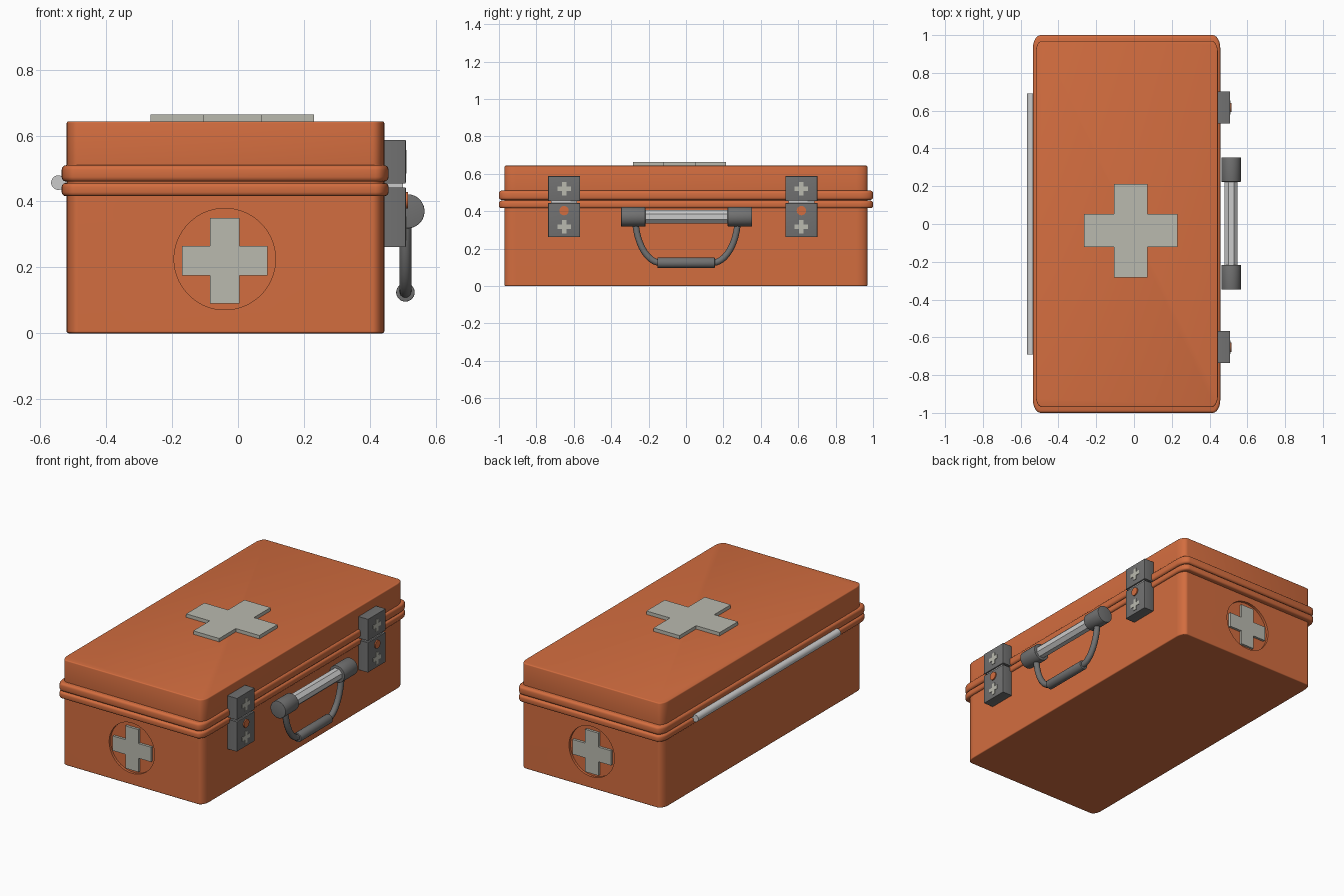
import bpy, bmesh
from math import sin, cos, pi
from mathutils import Matrix, Vector

if "Cube" in bpy.data.objects:
    bpy.data.objects.remove(bpy.data.objects["Cube"])


def material(name, rgb):
    m = bpy.data.materials.new(name)
    m.diffuse_color = (*rgb, 1)
    m.use_nodes = True
    m.node_tree.nodes["Principled BSDF"].inputs["Base Color"].default_value = m.diffuse_color
    return m


ORANGE = material("orange_shell", (0.65, 0.153, 0.05))
DARK = material("dark_grey", (0.165, 0.165, 0.165))
STEEL = material("steel", (0.70, 0.70, 0.70))
PALE = material("pale_grey", (0.49, 0.49, 0.43))


def shade(ob):
    bpy.ops.object.select_all(action='DESELECT')
    ob.select_set(True)
    bpy.context.view_layer.objects.active = ob
    bpy.ops.object.shade_smooth_by_angle(angle=0.6)


def finish(name, bm, mat, matrix=Matrix()):
    bmesh.ops.transform(bm, matrix=matrix, verts=bm.verts)
    bmesh.ops.recalc_face_normals(bm, faces=bm.faces)
    me = bpy.data.meshes.new(name)
    bm.to_mesh(me)
    bm.free()
    ob = bpy.data.objects.new(name, me)
    bpy.context.collection.objects.link(ob)
    me.materials.append(mat)
    shade(ob)
    return ob


def prism(name, outline, z0, z1, mat, bevel=0, matrix=Matrix()):
    """Extrude a 2D outline, rounding its top and bottom rims."""
    bm = bmesh.new()
    f = bm.faces.new([bm.verts.new((x, y, z0)) for x, y in outline])
    ext = bmesh.ops.extrude_face_region(bm, geom=[f], use_keep_orig=True)["geom"]
    for v in ext:
        if isinstance(v, bmesh.types.BMVert):
            v.co.z = z1
    bmesh.ops.recalc_face_normals(bm, faces=bm.faces)
    if bevel:
        rims = [e for e in bm.edges if abs(e.verts[0].co.z - e.verts[1].co.z) < 1e-6]
        bmesh.ops.bevel(bm, geom=rims, offset=bevel, segments=3, profile=0.5, affect='EDGES')
    return finish(name, bm, mat, matrix)


def rounded_rect(cx, hx, hy, rx, ry, n=6):
    pts = []
    for q, (sx, sy) in enumerate([(1, 1), (-1, 1), (-1, -1), (1, -1)]):
        for i in range(n + 1):
            a = (q + i / n) * pi / 2
            pts.append((cx + sx * (hx - rx) + rx * cos(a), sy * (hy - ry) + ry * sin(a)))
    return pts


def cross(r, w):
    return [(w, r), (-w, r), (-w, w), (-r, w), (-r, -w), (-w, -w),
            (-w, -r), (w, -r), (w, -w), (r, -w), (r, w), (w, w)]


def rod(name, a, b, r, mat, bevel=0, n=32):
    a, b = Vector(a), Vector(b)
    ring = [2 * pi * (i + 0.5) / n for i in range(n)]
    circle = [(r * cos(t), r * sin(t)) for t in ring]
    m = Matrix.Translation(a) @ (b - a).to_track_quat('Z', 'Y').to_matrix().to_4x4()
    return prism(name, circle, 0, (b - a).length, mat, bevel, m)


def axes(origin, x, y, z):
    m = Matrix((x, y, z)).transposed().to_4x4()
    m.translation = origin
    return m


# Shell: base, lid and the two rounded rims
wall = rounded_rect(-0.038, 0.482, 0.97, 0.035, 0.06)
lip = rounded_rect(-0.039, 0.496, 1.0, 0.04, 0.07)
base = prism("base", wall, 0, 0.45, ORANGE, 0.006)
prism("lid", wall, 0.45, 0.643, ORANGE, 0.006)
prism("base_rim", lip, 0.416, 0.456, ORANGE, 0.012)
prism("lid_rim", lip, 0.460, 0.510, ORANGE, 0.014)

# Emblems: raised on the lid, set in round recesses on both ends
prism("lid_cross", cross(0.248, 0.088), 0.64, 0.664, PALE,
      matrix=Matrix.Translation((-0.017, -0.035, 0)))
for s, end in ((-1, "front"), (1, "back")):
    cutter = rod(end + "_recess_cutter", (-0.04, s * 0.955, 0.225), (-0.04, s * 1.05, 0.225),
                 0.154, ORANGE, n=48)
    cutter.hide_render = True
    cut = base.modifiers.new(end + "_recess", 'BOOLEAN')
    cut.operation = 'DIFFERENCE'
    cut.object = cutter
    cut.solver = 'EXACT'
    bpy.context.view_layer.objects.active = base
    bpy.ops.object.modifier_apply(modifier=cut.name)
    bpy.data.objects.remove(cutter)
    prism(end + "_cross", cross(0.13, 0.045), 0.95, 0.970, PALE,
          matrix=axes((-0.04, 0, 0.22), (-s, 0, 0), (0, 0, 1), (0, s, 0)))
shade(base)
flat = base.modifiers.new("flat_walls", 'WEIGHTED_NORMAL')
flat.keep_sharp = True

# Hinge rod along the left side
rod("hinge_rod", (-0.545, -0.69, 0.457), (-0.545, 0.69, 0.457), 0.022, STEEL)

# Latches: two plates with crosses, a link and a button
for y, side in ((-0.652, "front"), (0.617, "back")):
    face = lambda z: axes((0, y, z), (0, 1, 0), (0, 0, 1), (1, 0, 0))
    for part, z, h, cz in (("upper", 0.521, 0.066, 0.52), ("lower", 0.352, 0.091, 0.318)):
        plate = [(-0.085, -h), (0.085, -h), (0.085, h), (-0.085, h)]
        prism(f"{side}_latch_{part}", plate, 0.443, 0.509, DARK, 0.002, face(z))
        prism(f"{side}_latch_{part}_cross", cross(0.036, 0.012), 0.50, 0.512, PALE,
              matrix=face(cz))
    link = [(-0.07, -0.03), (0.07, -0.03), (0.07, 0.03), (-0.07, 0.03)]
    prism(side + "_latch_link", link, 0.44, 0.50, STEEL, matrix=face(0.45))
    rod(side + "_latch_button", (0.49, y, 0.403), (0.516, y, 0.403), 0.025, ORANGE)

# Carry handle: faceted steel bar, end caps, curved arms and grip
X = 0.514
rod("handle_bar", (X, -0.23, 0.37), (X, 0.23, 0.37), 0.038, STEEL, n=8)
for s, side in ((-1, "front"), (1, "back")):
    rod(side + "_handle_cap", (X, 0.003 + s * 0.22, 0.37), (X, 0.003 + s * 0.35, 0.37),
        0.052, DARK, 0.003)
    cu = bpy.data.curves.new(side + "_handle_arm", 'CURVE')
    cu.dimensions = '3D'
    cu.bevel_depth = 0.018
    cu.bevel_resolution = 3
    cu.use_fill_caps = True
    sp = cu.splines.new('BEZIER')
    sp.bezier_points.add(1)
    for p, co, l, r in zip(sp.bezier_points, ((0.275, 0.36), (0.14, 0.124)),
                           ((0.28, 0.40), (0.20, 0.124)), ((0.268, 0.21), (0.10, 0.124))):
        p.co = (0.508, 0.003 + s * co[0], co[1])
        p.handle_left = (0.508, 0.003 + s * l[0], l[1])
        p.handle_right = (0.508, 0.003 + s * r[0], r[1])
    cu.materials.append(DARK)
    bpy.context.collection.objects.link(bpy.data.objects.new(side + "_handle_arm", cu))
rod("handle_grip", (0.508, -0.153, 0.124), (0.508, 0.154, 0.124), 0.028, DARK, 0.003)
